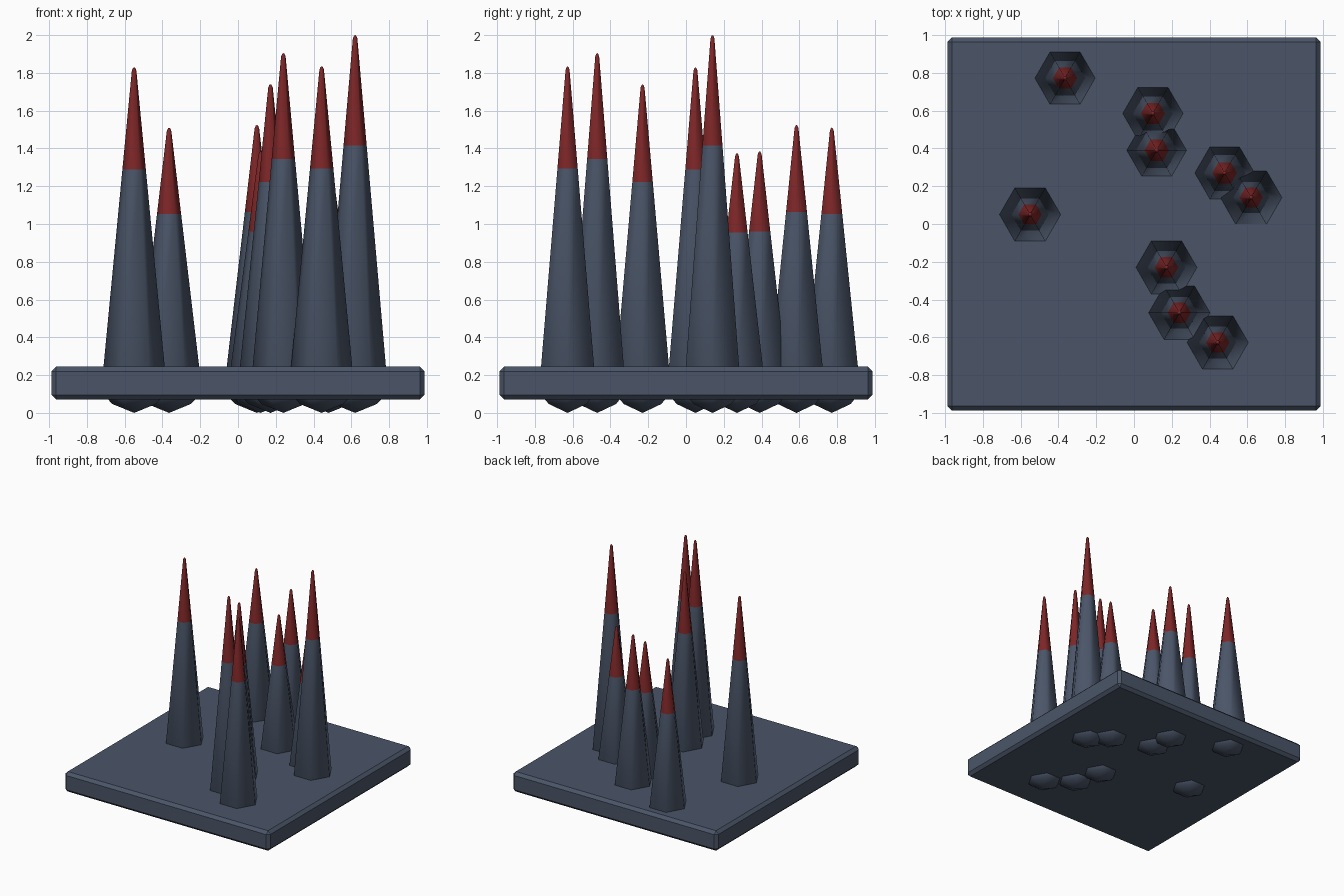
import bpy, bmesh, math

if "Cube" in bpy.data.objects:
    bpy.data.objects.remove(bpy.data.objects["Cube"])


def material(name, colour):
    m = bpy.data.materials.new(name)
    m.diffuse_color = (*colour, 1)
    m.use_nodes = True
    m.node_tree.nodes["Principled BSDF"].inputs["Base Color"].default_value = m.diffuse_color
    return m


slate = material("slate grey", (0.069, 0.091, 0.138))
red = material("dark red", (0.205, 0.019, 0.020))


def add_object(name, bm, mats):
    bmesh.ops.recalc_face_normals(bm, faces=bm.faces)
    me = bpy.data.meshes.new(name)
    bm.to_mesh(me)
    bm.free()
    for m in mats:
        me.materials.append(m)
    ob = bpy.data.objects.new(name, me)
    bpy.context.collection.objects.link(ob)
    return ob


# Base plate with chamfered edges
bm = bmesh.new()
bmesh.ops.create_cube(bm, size=1)
for v in bm.verts:
    v.co.x *= 1.976
    v.co.y *= 1.976
    v.co.z = 0.158 + v.co.z * 0.174
bmesh.ops.bevel(bm, geom=bm.edges[:], offset=0.025, segments=1, affect='EDGES')
add_object("base_plate", bm, [slate])


# Six-sided spike: shallow point below the plate, long taper above, red tip
def spike(name, x, y, top):
    split = 0.738 * top - 0.061
    z0, r0, z1, r1 = 0.13, 0.173, top - 0.018, 0.012
    r_split = r0 + (r1 - r0) * (split - z0) / (z1 - z0)
    profile = [(0.115, 0.047), (0.137, 0.07), (r0, z0),
               (r_split, split), (r1, z1), (0.006, top - 0.004)]
    bm = bmesh.new()
    rings = [[bm.verts.new((x + r * math.cos(i * math.pi / 3),
                            y + r * math.sin(i * math.pi / 3), z))
              for i in range(6)] for r, z in profile]
    low = bm.verts.new((x, y, 0))
    high = bm.verts.new((x, y, top))
    for i in range(6):
        j = (i + 1) % 6
        for a, b in zip(rings, rings[1:]):
            bm.faces.new((a[i], a[j], b[j], b[i]))
        bm.faces.new((low, rings[0][j], rings[0][i]))
        bm.faces.new((high, rings[-1][i], rings[-1][j]))
    for f in bm.faces:
        f.smooth = True
        f.material_index = int(f.calc_center_median().z > split)
    add_object(name, bm, [slate, red])


# Spike positions and tip heights
spikes = [(-0.365, 0.772, 1.51), (0.10, 0.585, 1.525), (0.12, 0.39, 1.385),
          (0.48, 0.27, 1.375), (0.62, 0.14, 2.0), (-0.55, 0.05, 1.83),
          (0.172, -0.23, 1.74), (0.24, -0.47, 1.905), (0.443, -0.627, 1.835)]
for n, s in enumerate(spikes, 1):
    spike(f"spike_{n}", *s)
